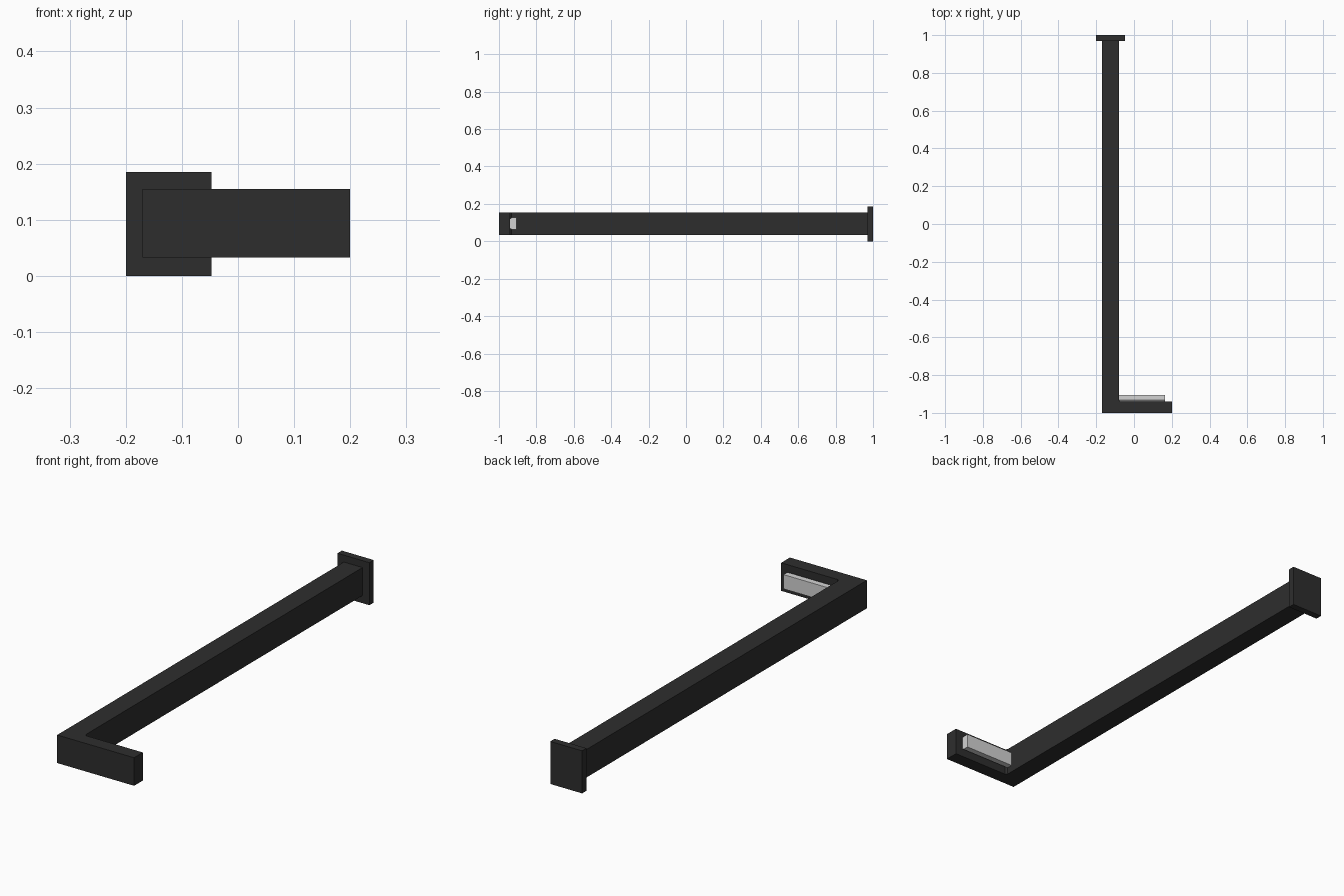
import bpy, bmesh
from mathutils import Vector

if "Cube" in bpy.data.objects:
    bpy.data.objects.remove(bpy.data.objects["Cube"])


def material(name, rgb):
    m = bpy.data.materials.new(name)
    m.diffuse_color = (*rgb, 1)
    m.use_nodes = True
    m.node_tree.nodes["Principled BSDF"].inputs["Base Color"].default_value = m.diffuse_color
    return m


black = material("matte black", (0.027, 0.027, 0.027))
white = material("frosted white", (0.65, 0.65, 0.65))


def prism(name, profile, start, along, mat):
    """Extrude a closed 3D profile along a vector."""
    bm = bmesh.new()
    face = bm.faces.new([bm.verts.new(Vector(p) + Vector(start)) for p in profile])
    new = bmesh.ops.extrude_face_region(bm, geom=[face])["geom"]
    bmesh.ops.translate(bm, vec=along, verts=[v for v in new if isinstance(v, bmesh.types.BMVert)])
    bmesh.ops.recalc_face_normals(bm, faces=bm.faces)
    mesh = bpy.data.meshes.new(name)
    bm.to_mesh(mesh)
    bm.free()
    mesh.materials.append(mat)
    ob = bpy.data.objects.new(name, mesh)
    bpy.context.collection.objects.link(ob)


# L-shaped arm with a tiny chamfer in the inner corner
arm = [(-0.17, -1), (0.2, -1), (0.2, -0.94), (-0.072, -0.94), (-0.08, -0.932),
       (-0.08, 0.97), (-0.17, 0.97)]
prism("arm", [(x, y, 0) for x, y in arm], (0, 0, 0.033), (0, 0, 0.122), black)

# Wall mounting plate
plate = [(-0.2, 0), (-0.047, 0), (-0.047, 0.185), (-0.2, 0.185)]
prism("wall_plate", [(x, 0, z) for x, z in plate], (0, 0.97, 0), (0, 0.03, 0), black)

# Light lens on the inner face, tapering where it meets the arm
lens = [(-0.942, -0.024), (-0.933, -0.031), (-0.906, -0.031),
        (-0.906, 0.031), (-0.933, 0.031), (-0.942, 0.024)]
prism("light_lens", [(0, y, z) for y, z in lens], (-0.08, 0, 0.095), (0.245, 0, 0), white)
